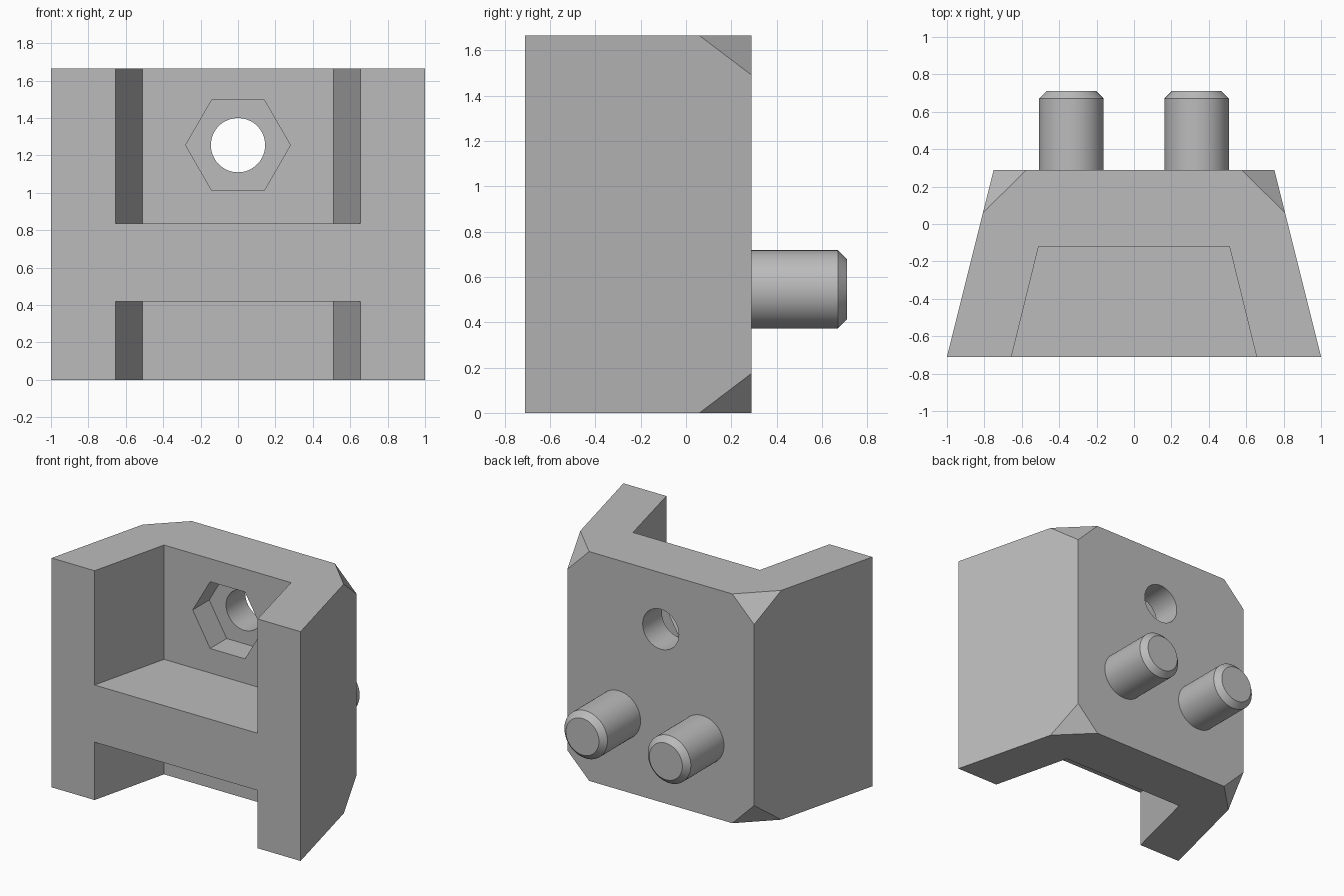
import bpy, bmesh
from math import radians
from mathutils import Vector, Matrix

cube = bpy.data.objects.get("Cube")
if cube:
    bpy.data.objects.remove(cube, do_unlink=True)

FRONT, BACK, HEIGHT = -0.71, 0.29, 1.665
POCKET_BACK = -0.12

grey = bpy.data.materials.new("light_grey")
grey.use_nodes = True
grey.diffuse_color = (0.5, 0.5, 0.5, 1)
grey.node_tree.nodes["Principled BSDF"].inputs["Base Color"].default_value = (0.5, 0.5, 0.5, 1)


def make_object(name, bm):
    bmesh.ops.recalc_face_normals(bm, faces=bm.faces)
    mesh = bpy.data.meshes.new(name)
    bm.to_mesh(mesh)
    bm.free()
    mesh.materials.append(grey)
    ob = bpy.data.objects.new(name, mesh)
    bpy.context.collection.objects.link(ob)
    return ob


def trapezoid(y0, half0, y1, half1, z0, z1):
    """Upright prism that tapers in width from y0 to y1."""
    bm = bmesh.new()
    outline = [(-half0, y0), (half0, y0), (half1, y1), (-half1, y1)]
    base = bm.faces.new([bm.verts.new((x, y, z0)) for x, y in outline])
    top = bmesh.ops.extrude_face_region(bm, geom=[base])["geom"]
    moved = [v for v in top if isinstance(v, bmesh.types.BMVert)]
    bmesh.ops.translate(bm, verts=moved, vec=(0, 0, z1 - z0))
    return bm


def add_rod(bm, x, z, y0, y1, r0, r1, sides):
    """Cylinder or cone running from y0 to y1."""
    place = Matrix.Translation((x, (y0 + y1) / 2, z)) @ Matrix.Rotation(radians(-90), 4, "X")
    bmesh.ops.create_cone(bm, cap_ends=True, segments=sides, radius1=r0, radius2=r1,
                          depth=y1 - y0, matrix=place)


def cut(target, cutter):
    mod = target.modifiers.new(cutter.name, "BOOLEAN")
    mod.operation = "DIFFERENCE"
    mod.solver = "EXACT"
    mod.object = cutter
    bpy.context.view_layer.objects.active = target
    bpy.ops.object.modifier_apply(modifier=mod.name)
    bpy.data.objects.remove(cutter, do_unlink=True)


def smooth(ob):
    bpy.ops.object.select_all(action="DESELECT")
    ob.select_set(True)
    bpy.context.view_layer.objects.active = ob
    bpy.ops.object.shade_smooth_by_angle(angle=radians(30))


# Tapered block with its four back corners sliced off
bm = trapezoid(FRONT, 1.0, BACK, 0.75, 0, HEIGHT)
for side in (-1, 1):
    for z, drop in ((0, 0.175), (HEIGHT, HEIGHT - 0.175)):
        a = Vector((side * 0.575, BACK, z))
        b = Vector((side * 0.807, 0.06, z))
        c = Vector((side * 0.75, BACK, drop))
        normal = (b - a).cross(c - a).normalized()
        if normal.dot(Vector((side * 0.75, BACK, z)) - a) < 0:
            normal.negate()
        geom = bm.verts[:] + bm.edges[:] + bm.faces[:]
        bmesh.ops.bisect_plane(bm, geom=geom, plane_co=a, plane_no=normal, clear_outer=True)
        bmesh.ops.holes_fill(bm, edges=[e for e in bm.edges if e.is_boundary])
body = make_object("body", bm)

# Front pockets above and below the crossbar, open at the front and ends
slope = (0.655 - 0.51) / (POCKET_BACK - FRONT)
for name, z0, z1 in (("lower_pocket", -0.1, 0.42), ("upper_pocket", 0.835, HEIGHT + 0.1)):
    cut(body, make_object(name, trapezoid(FRONT - 0.1, 0.655 + 0.1 * slope,
                                          POCKET_BACK, 0.51, z0, z1)))

# Hexagonal nut recess and the round through hole
for name, y0, y1, radius, sides, turn in (
        ("nut_recess", POCKET_BACK - 0.1, POCKET_BACK + 0.19, 0.28, 6, 30),
        ("bolt_hole", POCKET_BACK - 0.2, BACK + 0.1, 0.145, 64, 0)):
    bm = bmesh.new()
    add_rod(bm, 0, 0, y0, y1, radius, radius, sides)
    bmesh.ops.rotate(bm, verts=bm.verts, matrix=Matrix.Rotation(radians(turn), 3, "Y"))
    bmesh.ops.translate(bm, verts=bm.verts, vec=(0, 0, 1.255))
    cut(body, make_object(name, bm))
smooth(body)

# Two chamfered pins on the back
for name, side in (("left_pin", 1), ("right_pin", -1)):
    bm = bmesh.new()
    add_rod(bm, side * 0.335, 0.545, BACK - 0.01, 0.71, 0.173, 0.173, 64)
    rim = [e for e in bm.edges if all(v.co.y > 0.7 for v in e.verts)]
    bmesh.ops.bevel(bm, geom=rim, offset=0.04, segments=1, affect="EDGES")
    smooth(make_object(name, bm))
